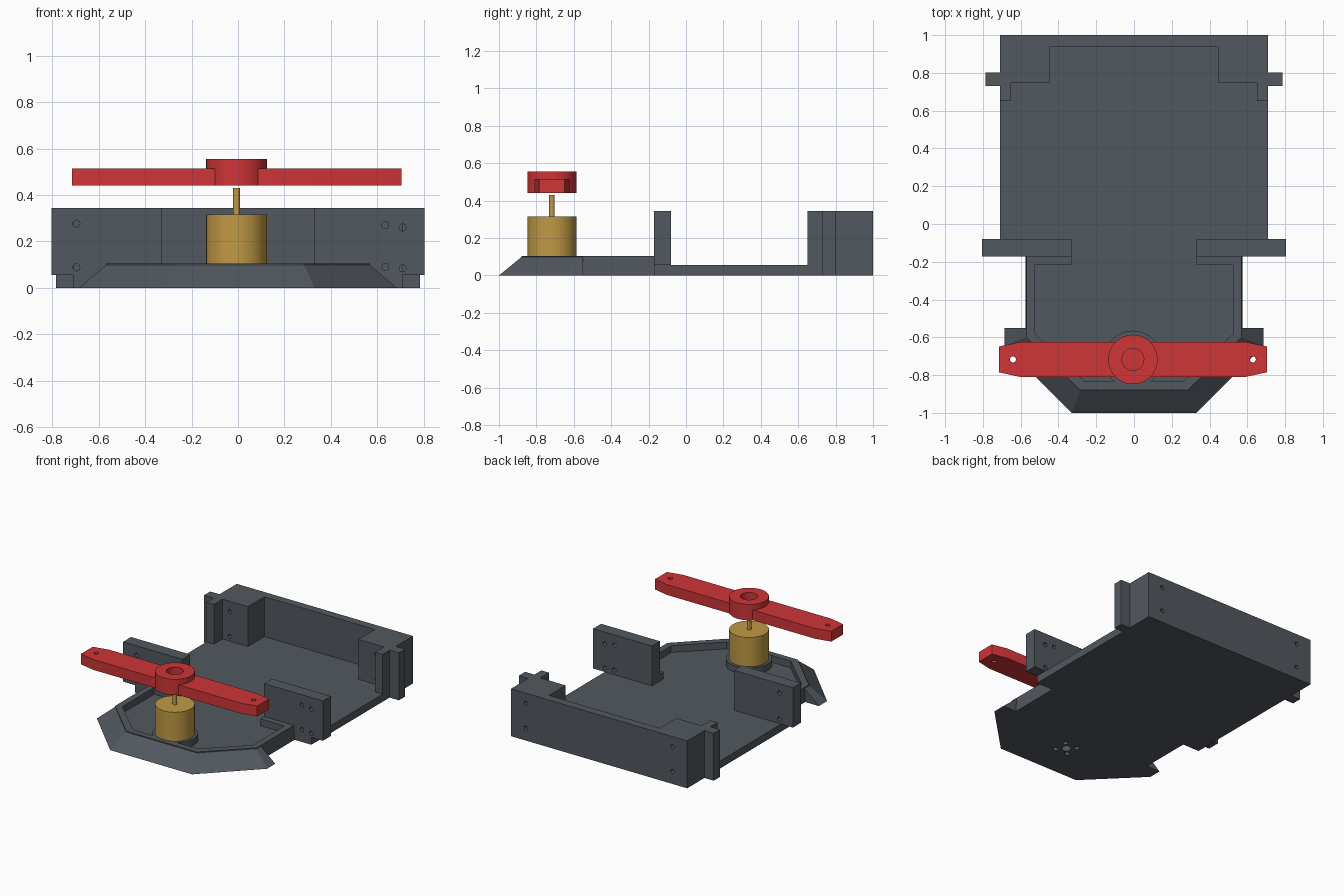
import bpy, bmesh, math

if "Cube" in bpy.data.objects:
    bpy.data.objects.remove(bpy.data.objects["Cube"])


def material(name, rgb):
    m = bpy.data.materials.new(name)
    m.use_nodes = True
    m.diffuse_color = (*rgb, 1)
    m.node_tree.nodes["Principled BSDF"].inputs["Base Color"].default_value = (*rgb, 1)
    return m


GREY = material("slate grey", (0.085, 0.098, 0.115))
RED = material("red", (0.62, 0.035, 0.038))
BRASS = material("brass", (0.53, 0.32, 0.06))


def finish(bm, name, mat):
    bmesh.ops.remove_doubles(bm, verts=bm.verts, dist=1e-5)
    bmesh.ops.recalc_face_normals(bm, faces=bm.faces)
    me = bpy.data.meshes.new(name)
    bm.to_mesh(me)
    bm.free()
    me.materials.append(mat)
    ob = bpy.data.objects.new(name, me)
    bpy.context.collection.objects.link(ob)
    return ob


def loft(name, mat, layers):
    """Solid skinned through (outline, z) layers, capped at both ends."""
    bm = bmesh.new()
    rings = [[bm.verts.new((x, y, z)) for x, y in pts] for pts, z in layers]
    n = len(rings[0])
    for a, b in zip(rings, rings[1:]):
        for i in range(n):
            j = (i + 1) % n
            bm.faces.new((a[i], a[j], b[j], b[i]))
    bm.faces.new(rings[0][::-1])
    bm.faces.new(rings[-1])
    return finish(bm, name, mat)


def box(name, mat, x0, x1, y0, y1, z0, z1):
    pts = [(x0, y0), (x1, y0), (x1, y1), (x0, y1)]
    return loft(name, mat, [(pts, z0), (pts, z1)])


def mirrored(half):
    return half + [(-x, y) for x, y in reversed(half)]


def cylinder(name, mat, x, y, r, z0, z1, sides=48):
    turn = [2 * math.pi * i / sides for i in range(sides)]
    pts = [(x + r * math.cos(a), y + r * math.sin(a)) for a in turn]
    return loft(name, mat, [(pts, z0), (pts, z1)])


def combine(target, tool, operation="DIFFERENCE"):
    mod = target.modifiers.new("combine", "BOOLEAN")
    mod.operation, mod.object, mod.solver = operation, tool, "EXACT"
    bpy.ops.object.select_all(action="DESELECT")
    bpy.context.view_layer.objects.active = target
    target.select_set(True)
    bpy.ops.object.modifier_apply(modifier=mod.name)
    bpy.data.objects.remove(tool)


def drill_y(target, x, z, y0, y1, r=0.015):
    """Round hole running front to back."""
    tool = cylinder("drill", target.data.materials[0], 0, 0, r, -y1, -y0, 16)
    tool.rotation_euler.x = math.pi / 2
    tool.location = (x, 0, z)
    bpy.context.view_layer.update()
    combine(target, tool)


def smooth(ob):
    bpy.ops.object.select_all(action="DESELECT")
    bpy.context.view_layer.objects.active = ob
    ob.select_set(True)
    bpy.ops.object.shade_smooth_by_angle(angle=math.radians(30))


FLOOR, RIM, TOP = 0.055, 0.105, 0.345
CX, CY = -0.006, -0.717

# Front tray with sloped nose and side flares
foot = mirrored([(0.33, -1), (0.685, -0.645), (0.685, -0.55), (0.575, -0.55), (0.575, -0.17)])
lip = mirrored([(0.285, -0.88), (0.57, -0.6), (0.57, -0.55), (0.57, -0.55), (0.57, -0.17)])
tray = loft("front_tray", GREY, [(foot, 0), (lip, 0.098), (lip, RIM)])
pocket = mirrored([(0.26, -0.835), (0.525, -0.58), (0.525, -0.215), (0.33, -0.215), (0.33, -0.1)])
combine(tray, loft("pocket", GREY, [(pocket, FLOOR), (pocket, 0.2)]))

# Motor screw holes under the tray
combine(tray, cylinder("drill", GREY, CX, CY, 0.032, -0.1, 0.05, 16))
for sx in (-1, 1):
    for sy in (-1, 1):
        combine(tray, cylinder("drill", GREY, CX + sx * 0.05, CY + sy * 0.05, 0.018, -0.1, 0.05, 12))

# Rear floor plate
box("floor_plate", GREY, -0.71, 0.71, -0.17, 1, 0, FLOOR)

# Front side walls: two hole columns on the left, one on the right
hole_sets = {1: [(0.635, 0.27), (0.635, 0.09), (0.71, 0.26), (0.71, 0.084)],
             -1: [(-0.697, 0.277), (-0.697, 0.088)]}
for side, label in ((1, "left"), (-1, "right")):
    x0, x1 = sorted((side * 0.33, side * 0.805))
    wall = box(label + "_front_wall", GREY, x0, x1, -0.172, -0.08, FLOOR, TOP)
    for x, z in hole_sets[side]:
        drill_y(wall, x, z, -0.3, 0)

# Rear wall with stepped corner blocks
outline = mirrored([(0.71, 1), (0.71, 0.65), (0.65, 0.65), (0.65, 0.75), (0.445, 0.75), (0.445, 0.94)])
rear = loft("rear_wall", GREY, [(outline, FLOOR), (outline, TOP)])
for side, label in ((1, "left"), (-1, "right")):
    for z in (0.27, 0.09):
        drill_y(rear, side * 0.59, z, 0.6, 1.1)
    x0, x1 = sorted((side * 0.71, side * 0.785))
    box(label + "_rear_lug", GREY, x0, x1, 0.73, 0.802, 0, TOP)

# Motor on its round mount
smooth(cylinder("motor_mount", GREY, CX, CY, 0.152, FLOOR, RIM - 0.002))
smooth(cylinder("motor_body", BRASS, CX, CY, 0.131, RIM - 0.002, 0.315))
smooth(cylinder("motor_shaft", BRASS, CX, CY, 0.015, 0.315, 0.43, 24))

# Propeller: tapered bar, hub with recess, tip holes
bar = mirrored([(0.595, -0.093), (0.71, -0.068), (0.71, 0.068), (0.595, 0.093)])
bar = [(x + CX, y + CY) for x, y in bar]
prop = loft("propeller", RED, [(bar, 0.44), (bar, 0.515)])
combine(prop, cylinder("hub", RED, CX, CY, 0.131, 0.44, 0.555), "UNION")
combine(prop, cylinder("recess", RED, CX, CY, 0.058, 0.47, 0.7, 32))
for side in (-1, 1):
    combine(prop, cylinder("drill", RED, CX + side * 0.635, CY, 0.016, 0.3, 0.7, 16))
smooth(prop)
